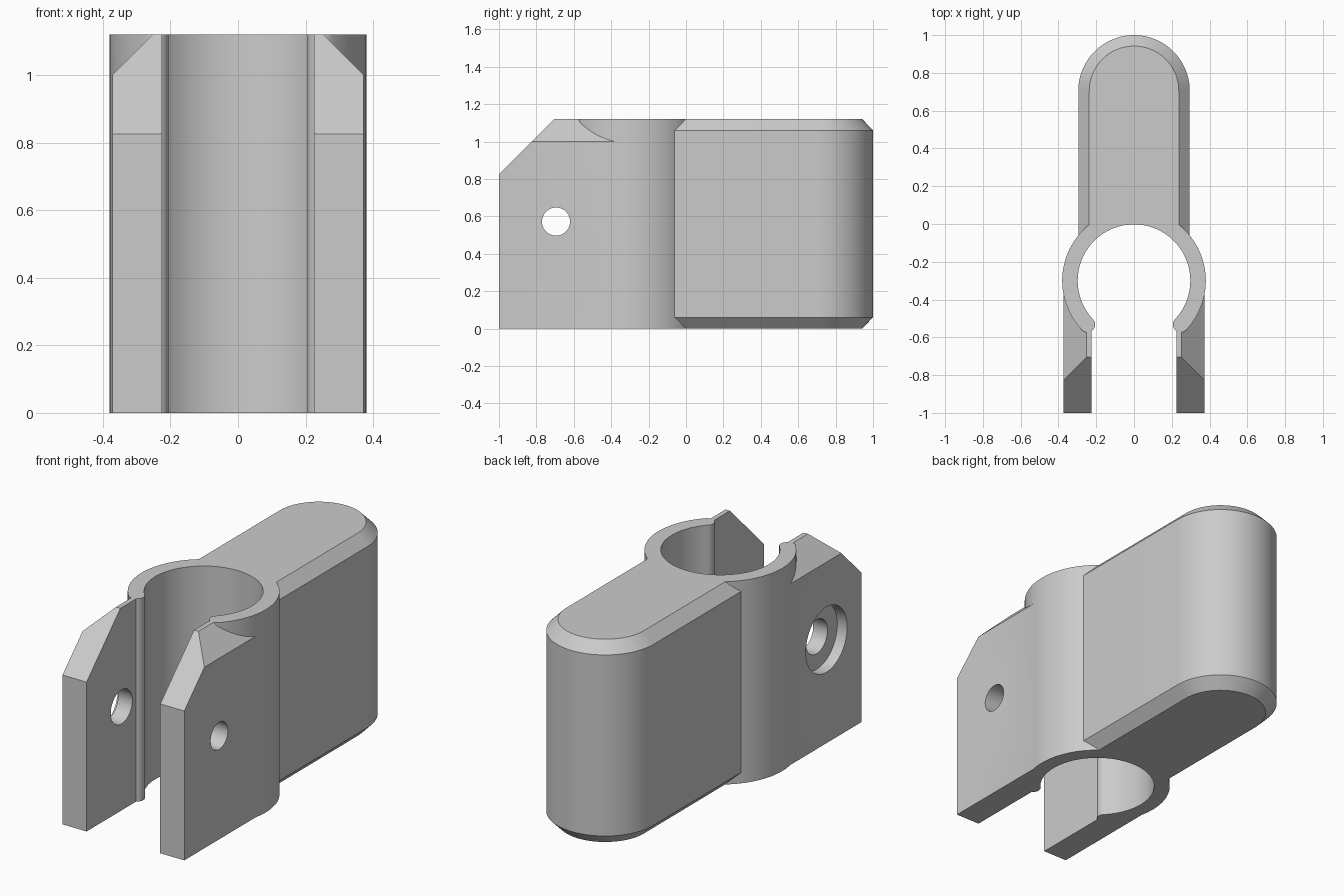
import bpy, bmesh
from math import sin, cos, pi, radians, hypot, atan2
from mathutils import Matrix, Vector

HEIGHT = 1.12
RING_Y = -0.30
INNER, OUTER = 0.298, 0.38
HOLE_Y, HOLE_Z = -0.695, 0.572

default = bpy.data.objects.get("Cube")
if default:
    bpy.data.objects.remove(default, do_unlink=True)

grey = bpy.data.materials.new("light grey plastic")
grey.use_nodes = True
grey.diffuse_color = (0.6, 0.6, 0.6, 1)
grey.node_tree.nodes["Principled BSDF"].inputs["Base Color"].default_value = (0.6, 0.6, 0.6, 1)


def finish(name, bm):
    bmesh.ops.recalc_face_normals(bm, faces=bm.faces)
    mesh = bpy.data.meshes.new(name)
    bm.to_mesh(mesh)
    bm.free()
    mesh.materials.append(grey)
    obj = bpy.data.objects.new(name, mesh)
    bpy.context.collection.objects.link(obj)
    return obj


def arc(cx, cy, r, start, end, steps):
    return [(cx + r * cos(start + (end - start) * i / steps),
             cy + r * sin(start + (end - start) * i / steps)) for i in range(steps + 1)]


def loft(name, layers):
    """Join stacked outlines, each given as (z, points), into a closed solid."""
    bm = bmesh.new()
    loops = [[bm.verts.new((x, y, z)) for x, y in pts] for z, pts in layers]
    n = len(loops[0])
    for low, high in zip(loops, loops[1:]):
        for i in range(n):
            j = (i + 1) % n
            bm.faces.new((low[i], low[j], high[j], high[i]))
    bm.faces.new(loops[0])
    bm.faces.new(loops[-1])
    return finish(name, bm)


def cylinder(name, radius, depth, matrix):
    bm = bmesh.new()
    bmesh.ops.create_cone(bm, cap_ends=True, segments=64, radius1=radius,
                          radius2=radius, depth=depth, matrix=matrix)
    obj = finish(name, bm)
    obj.hide_render = True
    return obj


def combine(target, other, operation, keep=False):
    mod = target.modifiers.new("combine", 'BOOLEAN')
    mod.operation, mod.solver, mod.object = operation, 'EXACT', other
    bpy.context.view_layer.objects.active = target
    bpy.ops.object.modifier_apply(modifier=mod.name)
    if not keep:
        bpy.data.objects.remove(other, do_unlink=True)


# Round-ended body with chamfered rims
def capsule(r):
    return [(r, -0.25)] + arc(0, 0.705, r, 0, pi, 48) + [(-r, -0.25)]


body = loft("clip_body", [(0, capsule(0.237)), (0.06, capsule(0.295)),
                          (HEIGHT - 0.06, capsule(0.295)), (HEIGHT, capsule(0.237))])


# Clamping tabs with a sloped front corner and a chamfered outer top edge
def tab(name, side):
    bm = bmesh.new()
    outline = [(-1, 0), (-0.32, 0), (-0.32, HEIGHT), (-0.705, HEIGHT), (-1, 0.825)]
    face = bm.faces.new([bm.verts.new((side * 0.225, y, z)) for y, z in outline])
    new = bmesh.ops.extrude_face_region(bm, geom=[face])["geom"]
    bmesh.ops.translate(bm, vec=(side * 0.147, 0, 0),
                        verts=[v for v in new if isinstance(v, bmesh.types.BMVert)])
    cut = bmesh.ops.bisect_plane(bm, geom=bm.verts[:] + bm.edges[:] + bm.faces[:],
                                 plane_co=(side * 0.372, 0, 1.0),
                                 plane_no=Vector((side, 0, 1)), clear_outer=True)
    edges = [e for e in cut["geom_cut"] if isinstance(e, bmesh.types.BMEdge)]
    bmesh.ops.holes_fill(bm, edges=edges, sides=0)
    return finish(name, bm)


left_tab, right_tab = tab("left_tab", 1), tab("right_tab", -1)

# Open space for the collar
clearance = cylinder("collar_clearance", 0.315, 3, Matrix.Translation((0, RING_Y, 0.5)))
for part in (body, left_tab, right_tab):
    combine(part, clearance, 'DIFFERENCE', keep=True)
bpy.data.objects.remove(clearance, do_unlink=True)

# C-shaped collar with rounded lips
mid, cap = (INNER + OUTER) / 2, (OUTER - INNER) / 2
a0 = radians(-43.3)
a1 = pi - a0
outline = arc(0, RING_Y, OUTER, a0, a1, 96)
outline += arc(mid * cos(a1), RING_Y + mid * sin(a1), cap, a1, a1 + pi, 14)[1:-1]
outline += arc(0, RING_Y, INNER, a1, a0, 96)
outline += arc(mid * cos(a0), RING_Y + mid * sin(a0), cap, a0 + pi, a0 + 2 * pi, 14)[1:-1]
collar = loft("collar", [(0, outline), (HEIGHT, outline)])
for part in (left_tab, right_tab, body):
    combine(collar, part, 'UNION')

# Bolt holes and the round recess on the right tab
for name, radius, x, depth in (("left_hole", 0.075, 0.3, 0.3),
                               ("right_hole", 0.094, -0.3, 0.3),
                               ("bolt_recess", 0.18, -0.412, 0.2)):
    place = Matrix.Translation((x, HOLE_Y, HOLE_Z)) @ Matrix.Rotation(pi / 2, 4, 'Y')
    combine(collar, cylinder(name, radius, depth, place), 'DIFFERENCE')

collar.name = "pipe_clip"
bpy.ops.object.select_all(action='DESELECT')
collar.select_set(True)
bpy.context.view_layer.objects.active = collar
bpy.ops.object.shade_smooth_by_angle(angle=radians(30))
